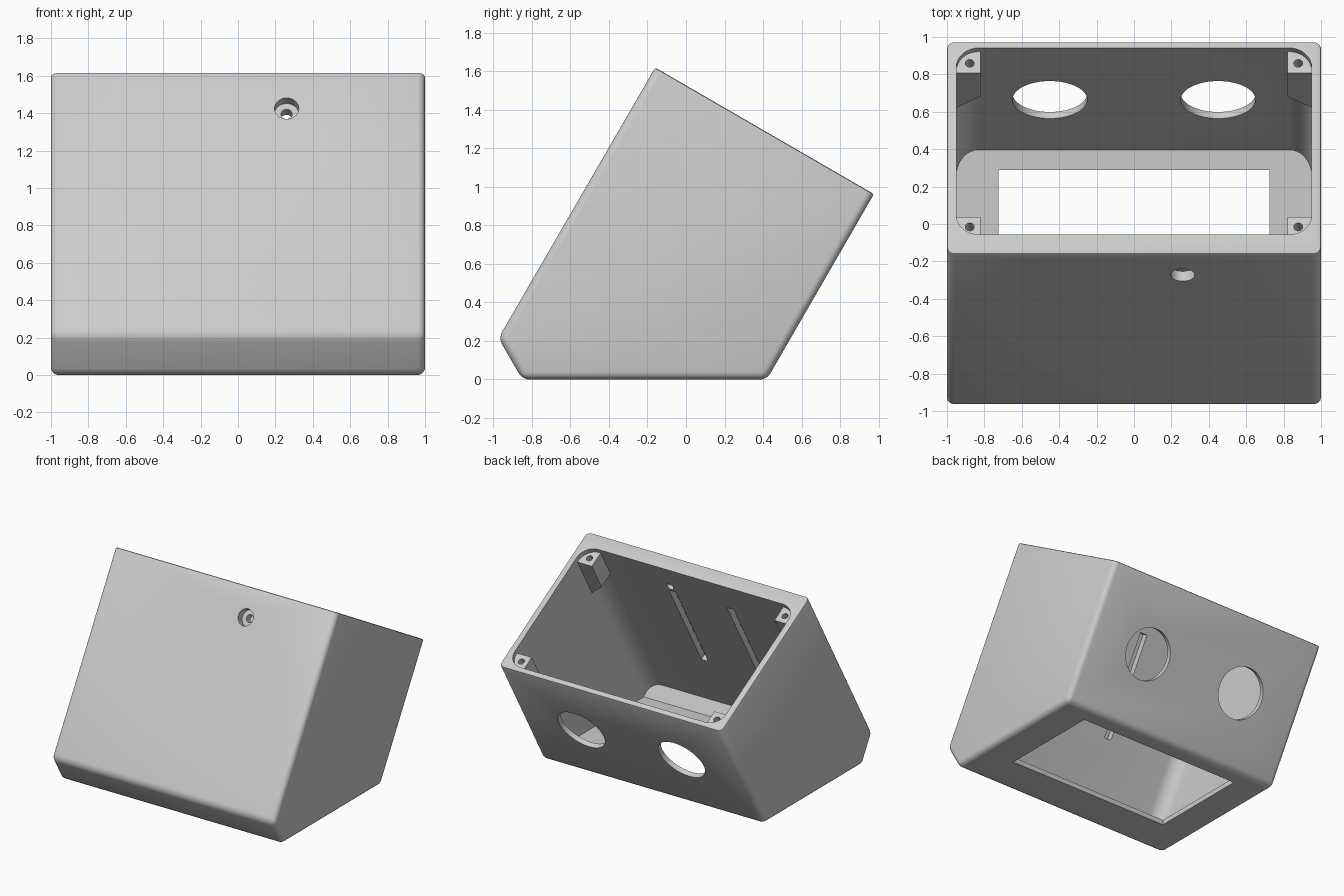
import bpy, bmesh, math
from mathutils import Matrix, Vector

cube = bpy.data.objects.get("Cube")
if cube:
    bpy.data.objects.remove(cube, do_unlink=True)

grey = bpy.data.materials.new("light_grey_plastic")
grey.use_nodes = True
grey.diffuse_color = (0.6, 0.6, 0.6, 1)
grey.node_tree.nodes["Principled BSDF"].inputs["Base Color"].default_value = (0.6, 0.6, 0.6, 1)

# Side profile (y, z), counter-clockwise: bottom front, bottom back, rim back, rim front, chamfer top
PROFILE = [Vector(p) for p in ((-0.85, 0), (0.42, 0), (0.976, 0.963), (-0.16, 1.62), (-0.974, 0.215))]
# Wall thickness of bottom, back, open rim, front, chamfer
WALLS = (0.04, 0.04, -0.1, 0.12, 0.05)
# Tilted frame at the front rim: x across, y from front to back, z up along the walls
TILT = Matrix.Translation((0, -0.16, 1.62)) @ Matrix.Rotation(math.radians(-30), 4, 'X')


def make_object(name, bm):
    bmesh.ops.recalc_face_normals(bm, faces=bm.faces)
    mesh = bpy.data.meshes.new(name)
    bm.to_mesh(mesh)
    bm.free()
    obj = bpy.data.objects.new(name, mesh)
    bpy.context.collection.objects.link(obj)
    return obj


def inset_profile(points, walls):
    lines = []
    for i, p in enumerate(points):
        d = (points[(i + 1) % len(points)] - p).normalized()
        n = Vector((-d.y, d.x))
        lines.append((n, n.dot(p) + walls[i]))
    result = []
    for i in range(len(points)):
        (n1, d1), (n2, d2) = lines[i - 1], lines[i]
        result.append(Matrix((n1, n2)).inverted() @ Vector((d1, d2)))
    return result


def prism(points, half_width):
    bm = bmesh.new()
    face = bm.faces.new([bm.verts.new((-half_width, p.x, p.y)) for p in points])
    ext = bmesh.ops.extrude_face_region(bm, geom=[face])
    moved = [v for v in ext["geom"] if isinstance(v, bmesh.types.BMVert)]
    bmesh.ops.translate(bm, verts=moved, vec=(2 * half_width, 0, 0))
    return bm


def bevel(bm, edges, offset, segments):
    bmesh.ops.bevel(bm, geom=edges, offset=offset, segments=segments,
                    profile=0.5, affect='EDGES', clamp_overlap=False)


def box(low, high, frame=Matrix()):
    low, high = Vector(low), Vector(high)
    bm = bmesh.new()
    bmesh.ops.create_cube(bm, size=1)
    scale = Matrix.Diagonal((high - low).to_4d())
    scale[3][3] = 1
    bm.transform(frame @ Matrix.Translation((low + high) / 2) @ scale)
    return bm


def cylinder(start, end, radius, frame=Matrix()):
    start, end = Vector(start), Vector(end)
    axis = end - start
    bm = bmesh.new()
    bmesh.ops.create_cone(bm, cap_ends=True, segments=48, radius1=radius, radius2=radius, depth=axis.length)
    turn = axis.to_track_quat('Z', 'Y').to_matrix().to_4x4()
    bm.transform(frame @ Matrix.Translation((start + end) / 2) @ turn)
    return bm


def cut(target, bm):
    cutter = make_object("cutter", bm)
    cutter.hide_render = True
    mod = target.modifiers.new("cut", 'BOOLEAN')
    mod.operation, mod.solver, mod.object = 'DIFFERENCE', 'EXACT', cutter
    bpy.context.view_layer.objects.active = target
    bpy.ops.object.modifier_apply(modifier=mod.name)
    bpy.data.objects.remove(cutter, do_unlink=True)


def finish(obj):
    obj.data.materials.clear()
    obj.data.materials.append(grey)
    bpy.ops.object.select_all(action='DESELECT')
    obj.select_set(True)
    bpy.context.view_layer.objects.active = obj
    bpy.ops.object.shade_smooth_by_angle(angle=math.radians(30))


# Outer shell with rounded edges and a nearly sharp rim
to_tilt = TILT.inverted()


def on_rim(edge):
    return all(abs((to_tilt @ v.co).z) < 0.002 for v in edge.verts)


bm = prism(PROFILE, 1.0)
bevel(bm, [e for e in bm.edges if not on_rim(e)], 0.04, 5)
bevel(bm, [e for e in bm.edges if on_rim(e)], 0.012, 2)
body = make_object("enclosure_body", bm)

# Cavity with large rounded corners along the front and back walls
inner = inset_profile(PROFILE, WALLS)
bm = prism(inner, 0.95)
along = TILT.to_3x3() @ Vector((0, 0, 1))
bevel(bm, [e for e in bm.edges
           if abs((e.verts[0].co - e.verts[1].co).normalized().dot(along)) > 0.99], 0.12, 8)
cut(body, bm)

# Counterbored screw holes and inner grooves in the front wall
for x, w in ((0.26, -0.225), (-0.26, -1.195)):
    cut(body, cylinder((x, -0.05, w), (x, 0.06, w), 0.065, TILT))
    cut(body, cylinder((x, 0.03, w), (x, 0.2, w), 0.03, TILT))
    cut(body, box((x - 0.03, 0.07, -1.11), (x + 0.03, 0.2, -0.28), TILT))

# Round openings in the back wall, screw holes in the bottom
for x in (-1, 1):
    cut(body, cylinder((0.45 * x, 1.2, -0.555), (0.45 * x, 1.4, -0.555), 0.2, TILT))
    for y in (0.325, -0.66):
        cut(body, cylinder((0.845 * x, y, -0.1), (0.845 * x, y, 0.1), 0.028))

# Rectangular opening in the bottom
cut(body, box((-0.725, -0.53, -0.1), (0.725, 0.29, 0.1)))
finish(body)

# Corner screw bosses with sloped undersides
for side, x in (("left", 1), ("right", -1)):
    for end, v0, v1, hole in (("front", 0.1, 0.25, 0.19), ("back", 1.14, 1.29, 1.2)):
        bm = box((0.82, v0, -0.29), (0.97, v1, -0.04))
        for v in bm.verts:
            if v.co.x > 0.9 and v.co.z < -0.2:
                v.co.z -= 0.14
        bm.transform(TILT @ Matrix.Diagonal((x, 1, 1, 1)))
        boss = make_object(f"{side}_{end}_screw_boss", bm)
        cut(boss, cylinder((0.878 * x, hole, -0.22), (0.878 * x, hole, 0.05), 0.024, TILT))
        finish(boss)
